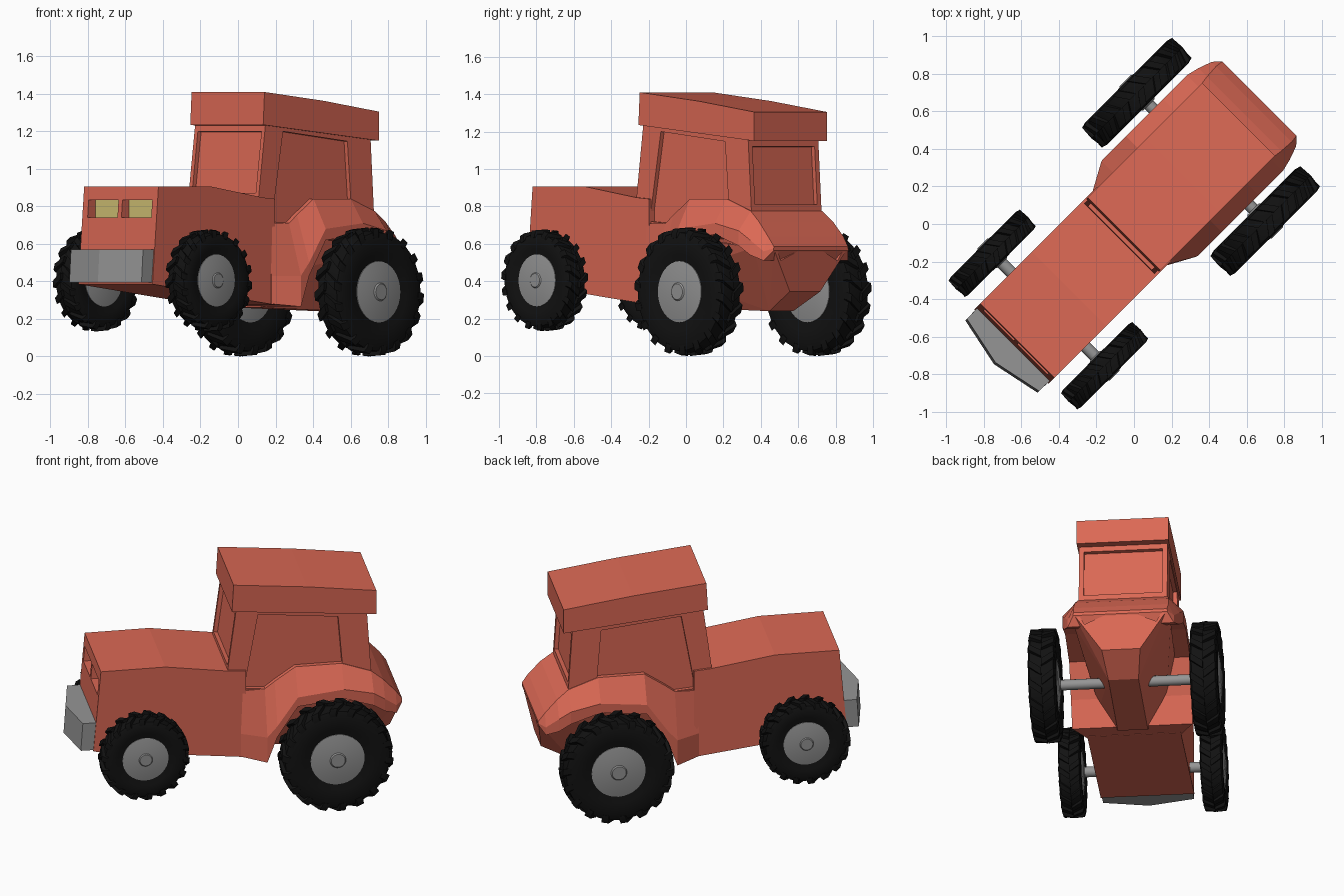
import bpy, bmesh, math
from mathutils import Matrix, Vector

cube = bpy.data.objects.get("Cube")
if cube:
    bpy.data.objects.remove(cube, do_unlink=True)

# The tractor is laid out facing -y, then turned to stand diagonally
TURN = Matrix.Rotation(math.radians(-45), 4, "Z")


def material(name, r, g, b):
    m = bpy.data.materials.new(name)
    m.use_nodes = True
    m.diffuse_color = (r, g, b, 1)
    bsdf = m.node_tree.nodes["Principled BSDF"]
    bsdf.inputs["Base Color"].default_value = (r, g, b, 1)
    bsdf.inputs["Roughness"].default_value = 0.8
    return m


PAINT = material("orange red paint", 0.71, 0.14, 0.09)
GLASS = material("blue glass", 0.25, 0.40, 0.72)
METAL = material("grey metal", 0.30, 0.30, 0.30)
RUBBER = material("black rubber", 0.006, 0.006, 0.006)
LAMP = material("yellow lamp", 0.66, 0.55, 0.18)


def finish(name, bm, mat, smooth=False):
    bmesh.ops.recalc_face_normals(bm, faces=bm.faces)
    bm.transform(TURN)
    me = bpy.data.meshes.new(name)
    bm.to_mesh(me)
    bm.free()
    me.materials.append(mat)
    ob = bpy.data.objects.new(name, me)
    bpy.context.scene.collection.objects.link(ob)
    if smooth:
        bpy.ops.object.select_all(action="DESELECT")
        ob.select_set(True)
        bpy.context.view_layer.objects.active = ob
        bpy.ops.object.shade_smooth_by_angle(angle=math.radians(35))
    return ob


def prism(name, pts, vec, mat):
    """Polygon swept along a vector."""
    bm = bmesh.new()
    face = bm.faces.new([bm.verts.new(p) for p in pts])
    out = bmesh.ops.extrude_face_region(bm, geom=[face])
    moved = [v for v in out["geom"] if isinstance(v, bmesh.types.BMVert)]
    bmesh.ops.translate(bm, verts=moved, vec=vec)
    return finish(name, bm, mat)


def side_prism(name, profile, half, mat):
    """Side outline (y, z) swept across the width."""
    return prism(name, [(-half, y, z) for y, z in profile], (2 * half, 0, 0), mat)


def hull(name, pts, mat):
    bm = bmesh.new()
    bmesh.ops.convex_hull(bm, input=[bm.verts.new(p) for p in pts])
    bmesh.ops.dissolve_limit(bm, angle_limit=0.02, verts=bm.verts, edges=bm.edges)
    return finish(name, bm, mat)


def cut(ob, cutters):
    for c in cutters:
        c.hide_render = True
        mod = ob.modifiers.new("cut", "BOOLEAN")
        mod.operation = "DIFFERENCE"
        mod.solver = "EXACT"
        mod.object = c
    dg = bpy.context.evaluated_depsgraph_get()
    me = bpy.data.meshes.new_from_object(ob.evaluated_get(dg))
    ob.modifiers.clear()
    ob.data = me
    for c in cutters:
        bpy.data.objects.remove(c, do_unlink=True)


def window(name, pts, outward, depth=0.025):
    """Returns a recess cutter and leaves a pane at its bottom."""
    n = Vector(outward).normalized()
    base = [Vector(p) - n * depth for p in pts]
    prism(name, base, -n * 0.008, GLASS)
    return prism(name + "_cutter", base, n * (depth + 0.05), PAINT)


def lathe(bm, profile, centre, segs):
    """Profile of (x, radius) turned about the x axis."""
    rings = []
    for i in range(segs):
        a = math.tau * i / segs
        rings.append([bm.verts.new(Vector((x, r * math.cos(a), r * math.sin(a))) + centre)
                      for x, r in profile])
    for i in range(segs):
        p, q = rings[i], rings[(i + 1) % segs]
        for j in range(len(profile) - 1):
            bm.faces.new((p[j], q[j], q[j + 1], p[j + 1]))
    bm.faces.new([r[0] for r in rings])
    bm.faces.new([r[-1] for r in reversed(rings)])


# Hood and lower body with lamp recesses
body = side_prism("hood_and_chassis", [(-0.925, 0.385), (-0.88, 0.907), (-0.49, 0.907),
                  (-0.10, 0.848), (0.0, 0.84), (0.0, 0.275)], 0.28, PAINT)
lamp_cutters = []
for side, label in ((1, "left"), (-1, "right")):
    pts = [(side * x, -0.828, z) for x, z in
           ((0.015, 0.74), (0.24, 0.74), (0.24, 0.835), (0.015, 0.835))]
    lamp_cutters.append(prism("lamp_cutter", pts, (0, -0.2, 0), PAINT))
    prism(label + "_headlamp", pts, (0, -0.008, 0), LAMP)
cut(body, lamp_cutters)

# Front weight block
prism("front_bumper", [(x, y, 0.393) for x, y in ((-0.275, -0.89), (-0.272, -1.0),
      (0, -1.057), (0.272, -1.0), (0.275, -0.89))], (0, 0.012, 0.178), METAL)

# Cab with recessed windows
cab = side_prism("cab", [(-0.11, 0.66), (-0.11, 0.845), (-0.055, 1.26), (0.733, 1.19),
                 (0.76, 0.77), (0.7, 0.66)], 0.265, PAINT)
SIDE = [(0.075, 1.2), (0.56, 1.147), (0.585, 0.84), (0.30, 0.84), (0.125, 0.71), (-0.01, 0.72)]
front_y = lambda z: -0.11 + (z - 0.845) * 0.1325
rear_y = lambda z: 0.76 - (z - 0.77) * 0.064
cutters = [window(label + "_side_window", [(s * 0.265, y, z) for y, z in SIDE], (s, 0, 0))
           for s, label in ((1, "left"), (-1, "right"))]
cutters.append(window("windshield", [(x, front_y(z), z) for x, z in
               ((-0.24, 0.87), (0.24, 0.87), (0.24, 1.2), (-0.24, 1.2))], (0, -1, 0.13)))
cutters.append(window("rear_window", [(x, rear_y(z), z) for x, z in
               ((-0.235, 0.81), (0.235, 0.81), (0.235, 1.12), (-0.235, 1.12))], (0, 1, 0.06)))
cut(cab, cutters)

side_prism("roof", [(-0.085, 1.235), (-0.075, 1.41), (0.37, 1.363), (0.79, 1.305),
           (0.79, 1.15)], 0.275, PAINT)

# Rear fenders: y, sill (x, z), ridge (x, z), underside z
STATIONS = [
    (-0.03, 0.275, 0.71, 0.281, 0.43, 0.28),
    (0.115, 0.270, 0.71, 0.360, 0.43, 0.265),
    (0.175, 0.270, 0.755, 0.362, 0.50, 0.43),
    (0.30, 0.270, 0.84, 0.362, 0.68, 0.62),
    (0.58, 0.270, 0.84, 0.362, 0.71, 0.65),
    (0.76, 0.270, 0.775, 0.362, 0.67, 0.59),
    (0.83, 0.280, 0.72, 0.345, 0.62, 0.54),
    (0.905, 0.285, 0.64, 0.318, 0.56, 0.51),
    (0.945, 0.280, 0.585, 0.282, 0.575, 0.565)]
bm = bmesh.new()
loops = []
for y, sx, sz, rx, rz, bz in STATIONS:
    half = [(sx, sz), (rx, rz), (rx, bz)]
    loop = half + [(-x, z) for x, z in reversed(half)]
    loops.append([bm.verts.new((x, y, z)) for x, z in loop])
for p, q in zip(loops, loops[1:]):
    for j in range(6):
        k = (j + 1) % 6
        bm.faces.new((p[j], p[k], q[k], q[j]))
bm.faces.new(loops[0])
bm.faces.new(loops[-1])
finish("rear_fenders", bm, PAINT)

# Tapered rear housing under the fenders, with two corner notches
HOUSING = [(0.28, 0.943, 0.575), (0.115, 0.90, 0.345), (0.09, 0.72, 0.24), (0.09, 0.08, 0.26),
           (0.27, 0.30, 0.63), (0.29, 0.80, 0.58), (0.2, 0.08, 0.43)]
housing = hull("rear_housing", [(s * x, y, z) for x, y, z in HOUSING for s in (1, -1)], PAINT)
cut(housing, [prism("notch_cutter", [(s * x, 0.90, z) for x, z in
              ((0.09, 0.562), (0.245, 0.562), (0.215, 0.51))], (0, 0.1, 0), PAINT)
              for s in (1, -1)])


# Wheels with chevron lugs, domed hubs and axles
def wheel(label, x, y, z, radius, width, hub_radius):
    c = Vector((x, y, z))
    h, r = width / 2, radius - 0.018
    outer = 1 if x > 0 else -1
    bm = bmesh.new()
    lathe(bm, [(-h * 0.8, hub_radius), (-h * 0.98, hub_radius * 1.25), (-h, r * 0.87),
               (-h * 0.85, r * 0.97), (0, r), (h * 0.85, r * 0.97), (h, r * 0.87),
               (h * 0.98, hub_radius * 1.25), (h * 0.8, hub_radius)], c, 36)
    count = 18
    for i in range(count):
        for s in (1, -1):
            a = math.tau * (i + 0.25 * s) / count
            corners = []
            # Each lug sweeps from the tread centre over the shoulder
            for px, lean, top in ((0, 0, radius), (0.9, 0.16, radius * 0.985), (1.0, 0.19, radius * 0.9)):
                for da in (-0.065, 0.065):
                    for pr in (top, radius * 0.84):
                        t = a + lean + da
                        corners.append(bm.verts.new(c + Vector(
                            (s * px * h, pr * math.cos(t), pr * math.sin(t)))))
            bmesh.ops.convex_hull(bm, input=corners)
    finish(label + "_tire", bm, RUBBER, True)
    bm = bmesh.new()
    k = hub_radius
    half = [(h * 0.86, k * 1.01), (h * 0.98, k * 0.65), (h * 1.02, k * 0.3), (h * 1.1, k * 0.26)]
    lathe(bm, [(-px, pr) for px, pr in reversed(half)] + half, c, 32)
    finish(label + "_hub", bm, METAL, True)


for s, label in ((1, "left"), (-1, "right")):
    wheel("front_" + label, s * 0.424, -0.645, 0.405, 0.272, 0.135, 0.138)
    wheel("rear_" + label, s * 0.484, 0.506, 0.344, 0.344, 0.165, 0.162)

for label, y, z, reach in (("front", -0.645, 0.405, 0.42), ("rear", 0.506, 0.344, 0.48)):
    bm = bmesh.new()
    lathe(bm, [(-reach, 0.032), (reach, 0.032)], Vector((0, y, z)), 16)
    finish(label + "_axle", bm, METAL, True)
